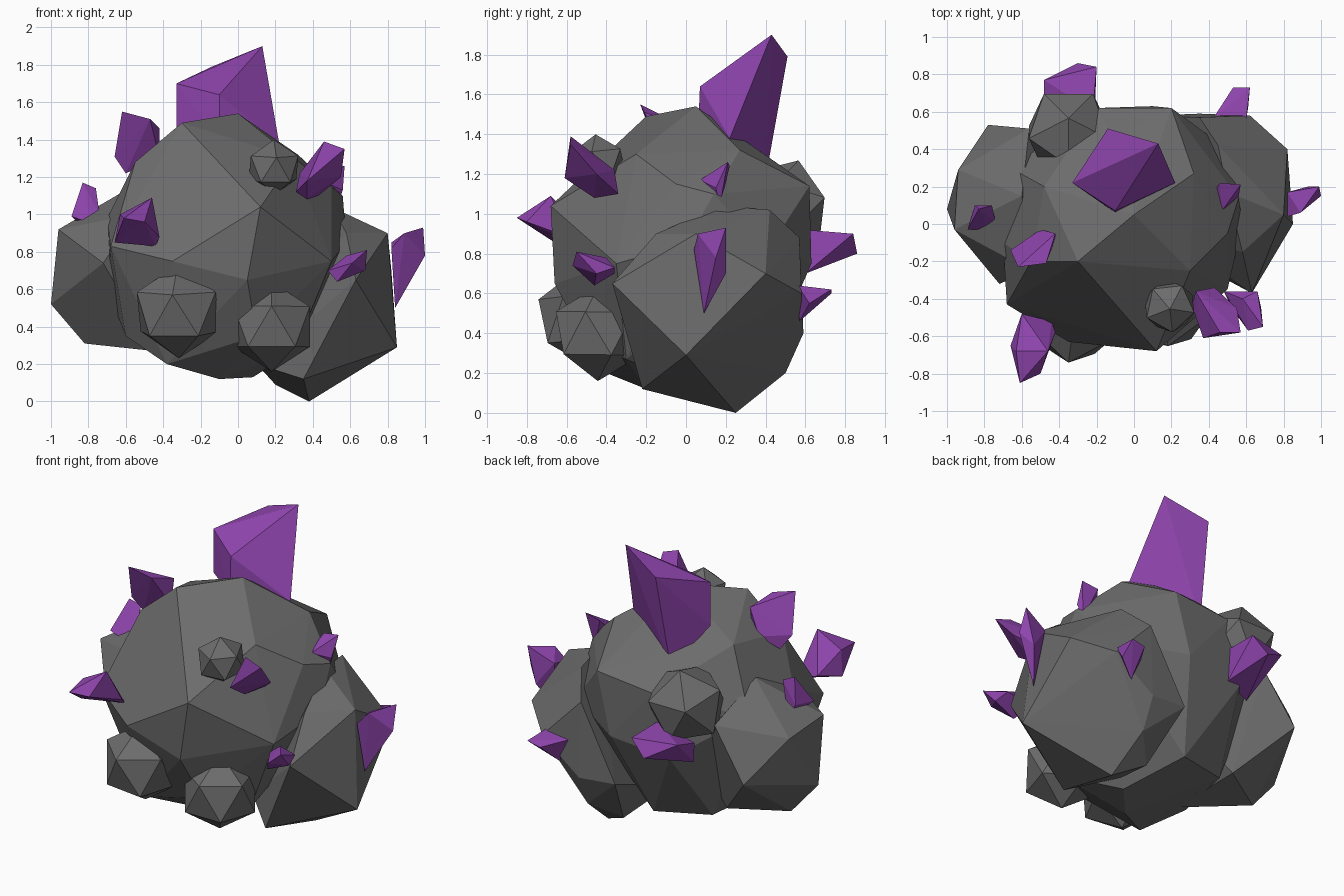
import bpy
import bmesh
from mathutils import Vector, Matrix

default_cube = bpy.data.objects.get("Cube")
if default_cube:
    bpy.data.objects.remove(default_cube, do_unlink=True)


def make_material(name, red, green, blue):
    material = bpy.data.materials.new(name)
    material.use_nodes = True
    colour = (red, green, blue, 1)
    material.diffuse_color = colour
    shader = material.node_tree.nodes["Principled BSDF"]
    shader.inputs["Base Color"].default_value = colour
    shader.inputs["Roughness"].default_value = 0.9
    return material


stone = make_material("dark grey stone", 0.15, 0.15, 0.15)
purple = make_material("purple crystal", 0.28, 0.06, 0.43)


def finish_mesh(name, bm, material):
    """Turn a bmesh into a flat shaded object with one colour."""
    bmesh.ops.recalc_face_normals(bm, faces=bm.faces)
    mesh = bpy.data.meshes.new(name)
    bm.to_mesh(mesh)
    bm.free()
    mesh.materials.append(material)
    part = bpy.data.objects.new(name, mesh)
    bpy.context.collection.objects.link(part)
    return part


def faceted_hull(name, corners, material):
    """Wrap a few corner points in flat facets."""
    bm = bmesh.new()
    for corner in corners:
        bm.verts.new(corner)
    bmesh.ops.convex_hull(bm, input=list(bm.verts))
    loose = [vert for vert in bm.verts if not vert.link_faces]
    bmesh.ops.delete(bm, geom=loose, context="VERTS")
    return finish_mesh(name, bm, material)


def boulder(name, *corners):
    return faceted_hull(name, corners, stone)


def crystal(name, *corners):
    return faceted_hull(name, corners, purple)


def small_rock(name, centre, radius, facing):
    """Twenty sided rock with one corner along facing and the next one uppermost."""
    bm = bmesh.new()
    bmesh.ops.create_icosphere(bm, subdivisions=1, radius=radius)
    out = Vector(facing).normalized()
    up = Vector((0, 0, 1))
    rise = (up - out * up.dot(out)).normalized()
    turn = Matrix((rise, out.cross(rise), out)).transposed().to_4x4()
    bmesh.ops.transform(bm, matrix=Matrix.Translation(centre) @ turn, verts=bm.verts)
    return finish_mesh(name, bm, stone)


# Large central boulder: crown, waist and underside corners
crown = [
    (0, .05, 1.54), (-.3, -.2, 1.49), (.32, .27, 1.32), (-.48, .2, 1.33),
    (-.1, .45, 1.26), (.12, -.68, 1.04), (-.55, -.2, 1.28), (.5, -.05, 1.15),
    (.3, -.25, 1.3),
]
waist = [
    (-.7, -.1, .98), (-.68, -.43, .83), (-.35, -.63, .75), (.05, -.66, .65),
    (.5, -.35, .75), (.58, 0, .85), (.56, .14, 1.1), (.2, .62, 1.14),
    (-.2, .62, 1.1), (.1, .63, .75), (-.3, .6, .7), (-.66, .3, .95),
    (.5, .4, .8), (-.7, 0, .6),
]
underside = [
    (-.38, -.4, .2), (-.6, -.25, .35), (-.1, -.2, .12), (.08, 0, .13),
    (.3, -.3, .27), (-.05, .4, .22), (-.4, .3, .25), (.1, -.5, .35),
]
boulder("central_boulder", *crown, *waist, *underside)

# Boulder on the left side, resting on the ground
boulder(
    "left_boulder",
    (.38, .25, 0), (.85, 0, .29), (.8, .05, .9), (.82, .4, .7),
    (.62, .58, .6), (.5, .17, 1.04), (.45, .42, 1.02), (.35, .57, .88),
    (.35, .59, .4), (.35, .5, .2), (.1, .58, .42), (.2, .35, .09),
    (.63, -.37, .65), (.35, -.22, .12), (.58, -.15, .9), (.1, 0, .2))

# Boulder on the right side
boulder(
    "right_boulder",
    (-1, .08, .52), (-.96, -.03, .92), (-.94, .29, .88), (-.82, .1, .31),
    (-.72, -.32, .74), (-.78, .53, .63), (-.56, .51, .95), (-.6, .15, 1.13),
    (-.5, .3, .32), (-.45, -.15, .27), (-.55, -.25, 1), (-.2, .2, .6))

# Small rocks stuck to the main mass
small_rock("front_right_rock", (-.32, -.51, .48), .25, (-.12, -.9, .35))
small_rock("front_left_rock", (.18, -.44, .4), .24, (0, -.87, .45))
small_rock("upper_front_rock", (.19, -.44, 1.25), .15, (.1, -.9, .35))
small_rock("back_rock", (-.35, .49, 1.03), .25, (0, .3, .95))

# Great slanted crystal on top
crystal(
    "crown_crystal",
    (.13, .43, 1.9), (-.14, .51, 1.79), (-.33, .22, 1.7), (-.1, .07, 1.64),
    (.22, .22, 1.38), (-.33, .22, 1.42), (-.1, .06, 1.4), (-.17, .4, 1.18))

# Crystals growing outward, corners listed from the tip inward
crystal(
    "front_crystal",
    (-.61, -.85, .98), (-.5, -.8, .96), (-.46, -.68, 1.09), (-.63, -.68, 1),
    (-.66, -.65, .85), (-.42, -.58, .88), (-.44, -.52, .83), (-.6, -.48, .9))
crystal(
    "upper_right_crystal",
    (-.62, -.23, 1.55), (-.47, -.21, 1.51), (-.42, -.05, 1.46),
    (-.66, -.14, 1.31), (-.6, -.1, 1.22), (-.5, -.03, 1.3), (-.42, -.08, 1.3))
crystal(
    "right_crystal",
    (-.83, .08, 1.17), (-.76, .1, 1.14), (-.74, .01, 1), (-.89, -.03, .99),
    (-.85, .1, 1), (-.78, -.03, .95), (-.8, .1, .9))
crystal(
    "back_crystal",
    (-.3, .86, .8), (-.2, .84, .9), (-.48, .77, .9), (-.48, .6, .85),
    (-.22, .6, .92), (-.21, .6, .7), (-.42, .52, .68))
crystal(
    "back_left_crystal",
    (.62, .73, .62), (.53, .73, .6), (.61, .62, .55), (.42, .56, .62),
    (.5, .57, .46), (.6, .56, .64))
crystal(
    "left_crystal",
    (.99, .2, .93), (.89, .06, .9), (1, .15, .78), (.84, .09, .5),
    (.82, .04, .82), (.82, .17, .85), (.93, .2, .7))
crystal(
    "upper_left_crystal",
    (.57, .21, 1.26), (.46, .22, 1.24), (.47, .07, 1.17), (.56, .15, 1.13),
    (.53, .17, 1.04), (.41, .15, 1.15))
crystal(
    "upper_front_crystal",
    (.46, -.58, 1.39), (.57, -.58, 1.35), (.37, -.61, 1.18), (.55, -.45, 1.2),
    (.31, -.44, 1.12), (.37, -.46, 1.08), (.43, -.34, 1.1), (.33, -.36, 1.22))
crystal(
    "lower_front_crystal",
    (.69, -.55, .81), (.61, -.57, .74), (.68, -.45, .7), (.48, -.36, .7),
    (.58, -.4, .78), (.66, -.36, .73), (.53, -.46, .64))
